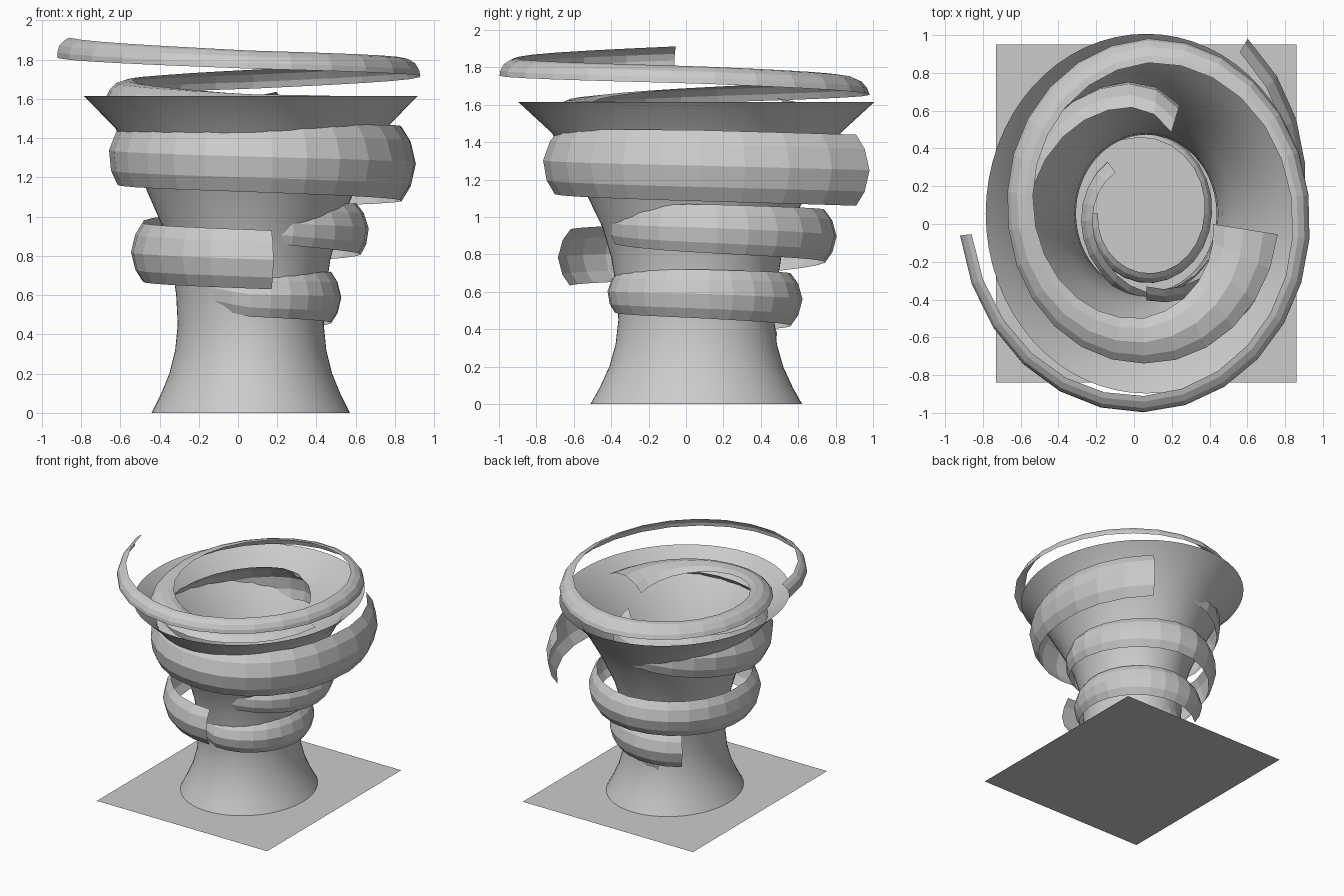
import bpy, bmesh, math
from mathutils import Vector

if "Cube" in bpy.data.objects:
    bpy.data.objects.remove(bpy.data.objects["Cube"])

CX, CY, STRETCH = 0.065, 0.055, 1.12

grey = bpy.data.materials.new("plain_grey")
grey.use_nodes = True
colour = (0.6, 0.6, 0.6, 1)
grey.diffuse_color = colour
next(n for n in grey.node_tree.nodes if n.type == 'BSDF_PRINCIPLED').inputs["Base Color"].default_value = colour


def ring_point(angle, r, z):
    """Point on the slightly oval plan around the central axis."""
    return Vector((CX + r * math.cos(angle), CY + STRETCH * r * math.sin(angle), z))


def make_sheet(name, rows, smooth=False, closed=False):
    """Skin a grid of points with quads."""
    bm = bmesh.new()
    grid = [[bm.verts.new(p) for p in row] for row in rows]
    if closed:
        grid.append(grid[0])
    for a, b in zip(grid, grid[1:]):
        for i in range(len(a) - 1):
            bm.faces.new((a[i], b[i], b[i + 1], a[i + 1])).smooth = smooth
    mesh = bpy.data.meshes.new(name)
    bm.to_mesh(mesh)
    bm.free()
    mesh.materials.append(grey)
    ob = bpy.data.objects.new(name, mesh)
    bpy.context.collection.objects.link(ob)
    return ob


def sample(keys, angle):
    """Interpolate ribbon keys (angle falls along the list)."""
    for a, b in zip(keys, keys[1:]):
        if angle >= b[0] - 1e-6:
            t = (a[0] - angle) / (a[0] - b[0])
            return [p + (q - p) * t for p, q in zip(a[1:], b[1:])]
    return keys[-1][1:]


def make_ribbon(name, keys, step=14):
    """Spiral band with a curved section; keys: angle, radius, z, width, lean inward."""
    span = keys[0][0] - keys[-1][0]
    count = round(span / step)
    rows = []
    for i in range(count + 1):
        deg = keys[0][0] - span * i / count
        r, z, width, lean = sample(keys, deg)
        lean = math.radians(lean)
        row = []
        for s in (-1, -0.6, 0, 0.6, 1):
            along, out = s * width / 2, 0.2 * width * (1 - s * s)
            row.append(ring_point(math.radians(deg),
                                  r - along * math.sin(lean) + out * math.cos(lean),
                                  z + along * math.cos(lean) + out * math.sin(lean)))
        rows.append(row)
    return make_sheet(name, rows)


# Ground sheet
make_sheet("ground_sheet", [[(-0.73, -0.84, 0), (-0.73, 0.95, 0)],
                            [(0.86, -0.84, 0), (0.86, 0.95, 0)]])

# Open funnel with a narrow waist
profile = [(.505, 0), (.46, .09), (.415, .2), (.385, .32), (.372, .45), (.38, .6),
           (.405, .78), (.45, .95), (.55, 1.18), (.69, 1.45), (.85, 1.615)]
SIDES = 64
make_sheet("funnel", [[ring_point(-math.tau * i / SIDES, r, z) for r, z in profile]
                      for i in range(SIDES)], smooth=True, closed=True)

# Spiral ribbons, top to bottom
make_ribbon("top_ribbon", [
    (-8, .53, 1.54, .35, 98), (-90, .60, 1.58, .22, 80), (-180, .665, 1.65, .16, 60),
    (-270, .77, 1.70, .15, 50), (-360, .82, 1.76, .13, 45), (-450, .90, 1.80, .12, 40),
    (-534, .96, 1.86, .12, 30)])
make_ribbon("upper_ribbon", [
    (57, .91, 1.25, .38, 0), (0, .755, 1.275, .38, 0), (-90, .66, 1.30, .35, 5),
    (-180, .655, 1.33, .34, 8), (-270, .55, 1.46, .32, 20), (-289, .47, 1.50, .30, 25)])
make_ribbon("middle_ribbon", [
    (-80, .61, .78, .30, 0), (-180, .55, .82, .30, 0), (-270, .62, .90, .28, 0),
    (-360, .55, .94, .26, 5), (-405, .44, .95, .22, 10), (-450, .37, .97, .20, 15)])
make_ribbon("lower_ribbon", [
    (134, .48, .54, .28, 0), (90, .45, .56, .28, 0), (0, .41, .59, .26, 0),
    (-90, .38, .60, .22, 5), (-130, .33, .64, .20, 10), (-230, .28, .74, .20, 15)])
make_ribbon("inner_ribbon", [
    (110, .37, .37, .12, 0), (0, .32, .40, .14, 10), (-90, .30, .43, .14, 15),
    (-180, .28, .46, .14, 20)])
